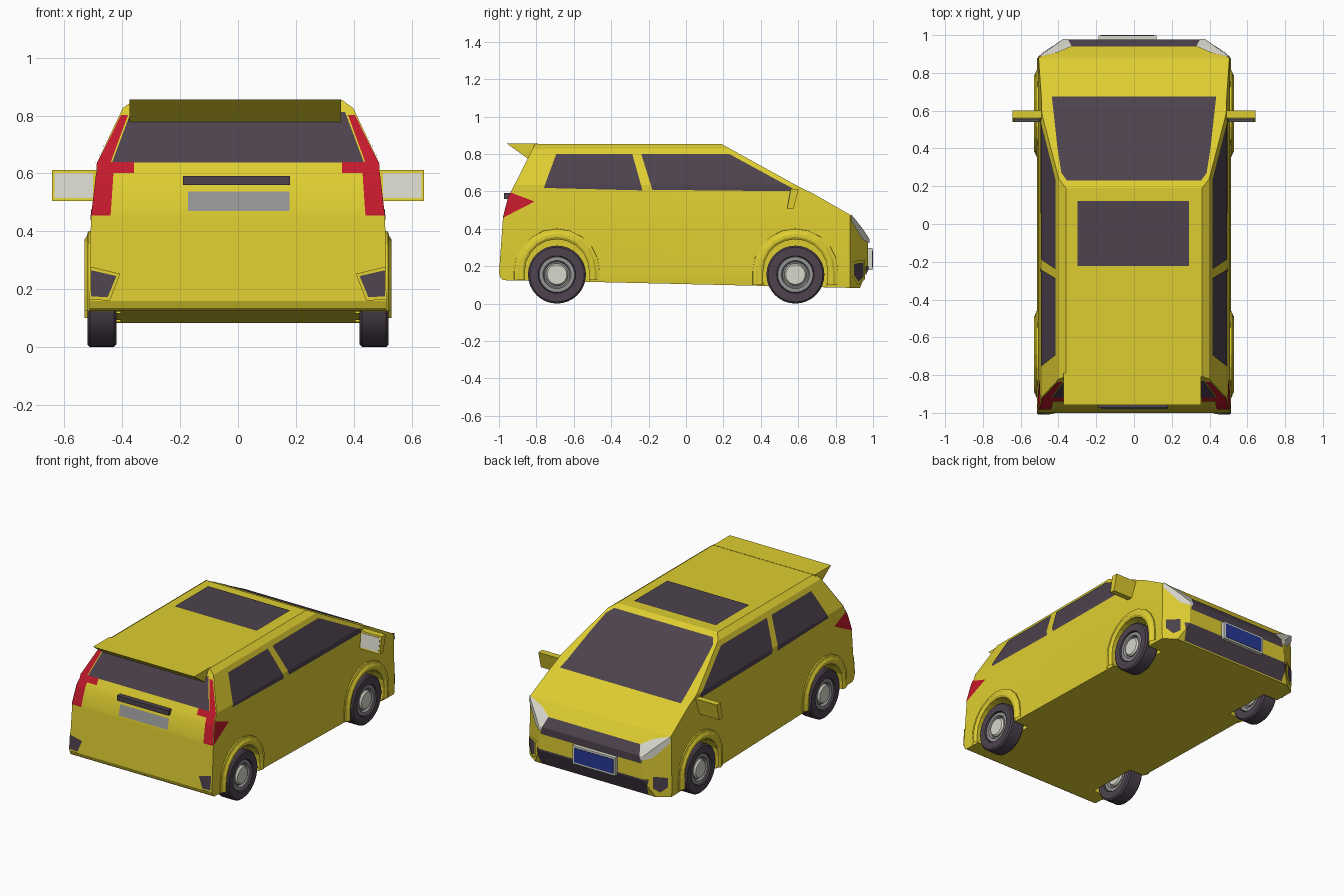
import bpy, bmesh, math
from mathutils import Vector

if "Cube" in bpy.data.objects:
    bpy.data.objects.remove(bpy.data.objects["Cube"])


def material(name, r, g, b):
    m = bpy.data.materials.new(name)
    m.diffuse_color = (r, g, b, 1)
    m.use_nodes = True
    m.node_tree.nodes["Principled BSDF"].inputs["Base Color"].default_value = m.diffuse_color
    return m


YELLOW = material("yellow_paint", 0.73, 0.61, 0.03)
DARK = material("dark_trim", 0.075, 0.055, 0.075)
RED = material("red_lamp", 0.55, 0.01, 0.025)
PALE = material("pale_lamp", 0.68, 0.68, 0.6)
GREY = material("grey_metal", 0.3, 0.3, 0.3)
BLUE = material("blue_plate", 0.02, 0.04, 0.3)


def add(name, bm, mat, mirror=False, smooth=None):
    me = bpy.data.meshes.new(name)
    bm.to_mesh(me)
    bm.free()
    ob = bpy.data.objects.new(name, me)
    bpy.context.collection.objects.link(ob)
    me.materials.append(mat)
    if mirror:
        ob.modifiers.new("Mirror", 'MIRROR')
    if smooth:
        bpy.ops.object.select_all(action='DESELECT')
        ob.select_set(True)
        bpy.context.view_layer.objects.active = ob
        bpy.ops.object.shade_smooth_by_angle(angle=math.radians(smooth))
    return ob


def prism_bm(pts, x0, x1):
    """(y, z) profile extruded across x."""
    bm = bmesh.new()
    f = bm.faces.new([bm.verts.new((x0, y, z)) for y, z in pts])
    r = bmesh.ops.extrude_face_region(bm, geom=[f])
    for v in r["geom"]:
        if isinstance(v, bmesh.types.BMVert):
            v.co.x = x1
    bmesh.ops.recalc_face_normals(bm, faces=bm.faces[:])
    return bm


def prism(name, pts, x0, x1, mat, mirror=False):
    return add(name, prism_bm(pts, x0, x1), mat, mirror)


def rect(y0, z0, y1, z1):
    return [(y0, z0), (y1, z0), (y1, z1), (y0, z1)]


# Body: side profile extruded, sliced, then shaped by a width curve
WIDTH = [(0.0, 0.505), (0.13, 0.513), (0.45, 0.508), (0.6, 0.49),
         (0.635, 0.488), (0.826, 0.398), (0.853, 0.36)]


def half_width(y, z):
    w = WIDTH[-1][1]
    for (z0, w0), (z1, w1) in zip(WIDTH, WIDTH[1:]):
        if z0 <= z < z1:
            w = w0 + (w1 - w0) * (z - z0) / (z1 - z0)
            break
    return w * (1 - 0.27 * max(0, y - 0.877) / 0.096)


PROFILE = [(-0.975, 0.125), (-0.99, 0.135), (-1.0, 0.16), (-0.978, 0.464),
           (-0.952, 0.566), (-0.807, 0.853), (0.19, 0.853), (0.603, 0.625),
           (0.68, 0.588), (0.877, 0.475), (0.94, 0.394), (0.973, 0.345),
           (0.973, 0.19), (0.93, 0.083), (0.437, 0.094), (-0.475, 0.115)]
bm = prism_bm(PROFILE, -1, 1)
cuts = [((0, 0, z), (0, 0, 1)) for z, _ in WIDTH[1:-1]] + [((0, 0.877, 0), (0, 1, 0))]
for co, no in cuts:
    bmesh.ops.bisect_plane(bm, geom=bm.verts[:] + bm.edges[:] + bm.faces[:],
                           plane_co=co, plane_no=no, dist=1e-5)
for v in bm.verts:
    v.co.x *= half_width(v.co.y, v.co.z)
bmesh.ops.triangulate(bm, faces=bm.faces[:])
bmesh.ops.recalc_face_normals(bm, faces=bm.faces[:])
shell = bm.copy()
body = add("body", bm, YELLOW)

# Wheel wells cut out of the body
AXLES = {"rear": -0.69, "front": 0.585}
for side in (-1, 1):
    for yc in AXLES.values():
        ring = [(yc + 0.18 * math.cos(a * math.pi / 12), 0.165 + 0.18 * math.sin(a * math.pi / 12))
                for a in range(24)]
        cutter = prism("well_cutter", ring, side * 0.405, side * 0.7, DARK)
        cutter.hide_render = True
        mod = body.modifiers.new("Well", 'BOOLEAN')
        mod.operation, mod.solver, mod.object = 'DIFFERENCE', 'EXACT', cutter
        bpy.context.view_layer.objects.active = body
        bpy.ops.object.modifier_apply(modifier=mod.name)
        bpy.data.objects.remove(cutter)
body.data.materials.clear()
body.data.materials.append(YELLOW)
bpy.ops.object.select_all(action='DESELECT')
body.select_set(True)
bpy.ops.object.shade_smooth_by_angle(angle=math.radians(20))


def panel(name, pts, axis, sign, mat, off=0.004, mirror=False):
    """Convex outline projected along an axis, trimmed out of the body skin and lifted."""
    bm = shell.copy()
    a, b = [i for i in range(3) if i != axis]
    view = Vector((0, 0, 0))
    view[axis] = sign
    bm.normal_update()
    bmesh.ops.delete(bm, geom=[f for f in bm.faces if f.normal.dot(view) < 0.12], context='FACES')
    cx = sum(p[0] for p in pts) / len(pts)
    cy = sum(p[1] for p in pts) / len(pts)
    for p, q in zip(pts, pts[1:] + pts[:1]):
        co, no = Vector((0, 0, 0)), Vector((0, 0, 0))
        co[a], co[b] = p
        no[a], no[b] = q[1] - p[1], p[0] - q[0]
        if no[a] * (cx - p[0]) + no[b] * (cy - p[1]) > 0:
            no = -no
        bmesh.ops.bisect_plane(bm, geom=bm.verts[:] + bm.edges[:] + bm.faces[:],
                               plane_co=co, plane_no=no, clear_outer=True, dist=1e-6)
    bm.normal_update()
    for v in bm.verts:
        v.co += v.normal * off
    return add(name, bm, mat, mirror)


# Glass
panel("rear_side_window", [(-0.694, 0.797), (-0.287, 0.797), (-0.233, 0.605), (-0.76, 0.618)], 0, 1, DARK, mirror=True)
panel("front_side_window", [(-0.239, 0.797), (0.233, 0.797), (0.598, 0.6), (-0.18, 0.608)], 0, 1, DARK, mirror=True)
panel("windshield", [(-0.435, 0.672), (0.435, 0.672), (0.405, 0.4), (0.385, 0.27), (0.355, 0.228),
                     (-0.355, 0.228), (-0.385, 0.27), (-0.405, 0.4)], 2, 1, DARK)
panel("sunroof", rect(-0.3, -0.222, 0.29, 0.122), 2, 1, DARK)
panel("rear_window", [(-0.435, 0.636), (0.435, 0.636), (0.37, 0.81), (-0.37, 0.81)], 1, -1, DARK)

# Tail lamps, rear plate and reflectors
panel("tail_lamp_strip", [(0.44, 0.636), (0.485, 0.636), (0.404, 0.8), (0.38, 0.8)], 1, -1, RED, mirror=True)
panel("tail_lamp_bar", rect(0.36, 0.6, 0.487, 0.637), 1, -1, RED, mirror=True)
panel("tail_lamp", [(0.43, 0.601), (0.52, 0.601), (0.52, 0.455), (0.44, 0.455)], 1, -1, RED, mirror=True)
panel("tail_lamp_side", [(-0.985, 0.455), (-0.955, 0.6), (-0.81, 0.545)], 0, 1, RED, mirror=True)
panel("rear_plate", rect(-0.173, 0.47, 0.178, 0.537), 1, -1, GREY)
panel("rear_reflector_frame", [(0.52, 0.28), (0.407, 0.253), (0.443, 0.16), (0.52, 0.165)], 1, -1, YELLOW, 0.006, True)
panel("rear_reflector", [(0.507, 0.265), (0.42, 0.245), (0.45, 0.172), (0.507, 0.175)], 1, -1, DARK, 0.009, True)
prism("tailgate_handle", rect(-0.972, 0.56, -0.93, 0.592), -0.19, 0.18, DARK)

# Nose: grille, lamps, intake, plate
panel("grille", [(-0.34, 0.4), (0.34, 0.4), (0.365, 0.3), (-0.365, 0.3)], 1, 1, DARK)
panel("headlamp", [(0.505, 0.475), (0.4, 0.44), (0.33, 0.4), (0.36, 0.32), (0.42, 0.34), (0.505, 0.44)],
      1, 1, PALE, 0.007, True)
panel("lower_intake", [(-0.4, 0.2), (0.4, 0.2), (0.385, 0.09), (-0.385, 0.09)], 1, 1, DARK)
panel("fog_lamp_frame", [(0.405, 0.235), (0.503, 0.225), (0.503, 0.145), (0.46, 0.1), (0.405, 0.13)],
      1, 1, YELLOW, 0.006, True)
panel("fog_lamp", [(0.42, 0.22), (0.493, 0.212), (0.493, 0.152), (0.458, 0.118), (0.42, 0.142)],
      1, 1, DARK, 0.009, True)
prism("front_plate_frame", rect(0.96, 0.18, 0.997, 0.297), -0.188, 0.12, PALE)
prism("front_plate", rect(0.99, 0.192, 1.0, 0.285), -0.175, 0.107, BLUE)

# Roof spoiler
prism("spoiler", [(-0.957, 0.855), (-0.79, 0.855), (-0.82, 0.77), (-0.845, 0.775)], -0.374, 0.355, YELLOW)

# Door mirrors
prism("door_mirror", [(0.54, 0.505), (0.575, 0.505), (0.602, 0.612), (0.56, 0.612)], 0.47, 0.642, YELLOW, True)
prism("mirror_glass", [(0.54, 0.515), (0.55, 0.515), (0.565, 0.602), (0.555, 0.602)], 0.5, 0.633, PALE, True)


def lathe(name, pts, yc, mat):
    """(x, radius) outline spun about a wheel axle."""
    bm = bmesh.new()
    vs = [bm.verts.new((x, yc, 0.155 + r)) for x, r in pts]
    es = [bm.edges.new(p) for p in zip(vs, vs[1:])]
    bmesh.ops.spin(bm, geom=vs + es, cent=(0, yc, 0.155), axis=(1, 0, 0), angle=math.tau, steps=32)
    bmesh.ops.remove_doubles(bm, verts=bm.verts[:], dist=1e-5)
    bmesh.ops.recalc_face_normals(bm, faces=bm.faces[:])
    return add(name, bm, mat, True, 35)


def both_faces(pts):
    return pts + [(0.94 - x, r) for x, r in reversed(pts)]


# Wheels and arch flares
for where, yc in AXLES.items():
    lathe(where + "_tyre", both_faces([(0.5, 0.095), (0.52, 0.1), (0.52, 0.146), (0.511, 0.155)]), yc, DARK)
    lathe(where + "_rim", both_faces([(0.495, 0.0), (0.495, 0.068), (0.512, 0.075), (0.512, 0.094), (0.5, 0.1)]), yc, GREY)
    lathe(where + "_hub", both_faces([(0.516, 0.0), (0.516, 0.052), (0.506, 0.06), (0.48, 0.06)]), yc, PALE)
    bm = bmesh.new()
    low = 0.125 if where == "rear" else 0.1
    angles = [i * math.pi / 10 for i in range(11)]
    rows = []
    for x, r in [(0.45, 0.172), (0.522, 0.172), (0.53, 0.185), (0.53, 0.2), (0.522, 0.212), (0.518, 0.228), (0.495, 0.23)]:
        arc = [(x, yc + r * math.cos(t), 0.172 + r * math.sin(t)) for t in angles]
        path = [(x, yc + r, low)] + arc + [(x, yc - r, low)]
        rows.append([bm.verts.new(p) for p in path])
    for A, B in zip(rows, rows[1:]):
        for i in range(len(A) - 1):
            bm.faces.new((A[i], A[i + 1], B[i + 1], B[i]))
    bmesh.ops.recalc_face_normals(bm, faces=bm.faces[:])
    add(where + "_arch_flare", bm, YELLOW, True)
shell.free()
